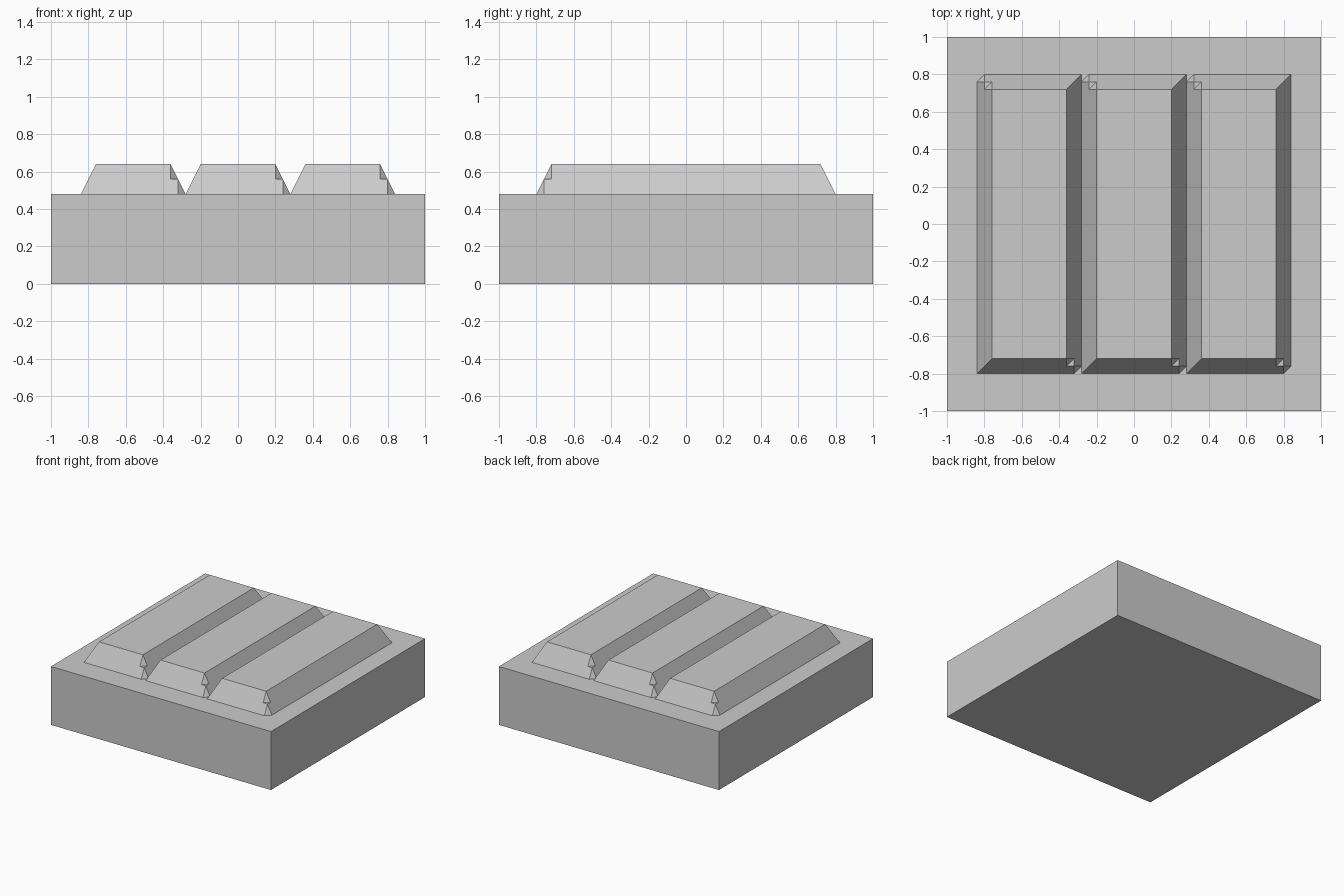
import bpy

if "Cube" in bpy.data.objects:
    bpy.data.objects.remove(bpy.data.objects["Cube"])

BASE_TOP = 0.48

# Base slab
bpy.ops.mesh.primitive_cube_add(size=1, location=(0, 0, BASE_TOP / 2))
base = bpy.context.object
base.name = "base_slab"
base.dimensions = (2, 2, BASE_TOP)
bpy.ops.object.transform_apply(location=False, rotation=False, scale=True)

# Half a ridge: sloped front end with a stepped right corner.
# The other half is the same turned 180 degrees about z.
half = [(-.28, -.80, 0), (-.20, -.72, .16),
        (.24, -.80, 0), (.28, -.76, 0),
        (.24, -.76, .08), (.20, -.76, .08), (.24, -.72, .08), (.20, -.72, .16)]
half_faces = [(0, 2, 4, 5, 7, 1),    # front slope
              (3, 8, 9, 7, 6, 4),    # side slope
              (2, 3, 4),             # lower corner cut
              (5, 4, 6),             # small ledge
              (5, 6, 7)]             # upper corner cut

n = len(half)
verts = half + [(-x, -y, z) for x, y, z in half]
faces = half_faces + [tuple((i + n) % (2 * n) for i in f) for f in half_faces]
faces += [(1, 7, 9, 15), (0, 11, 10, 8, 3, 2)]  # top and underside

ridge_mesh = bpy.data.meshes.new("ridge")
ridge_mesh.from_pydata(verts, [], faces)
ridge_mesh.update()

# Three ridges side by side
for name, x in (("left_ridge", -.56), ("middle_ridge", 0), ("right_ridge", .56)):
    ridge = bpy.data.objects.new(name, ridge_mesh)
    ridge.location = (x, 0, BASE_TOP)
    bpy.context.collection.objects.link(ridge)
